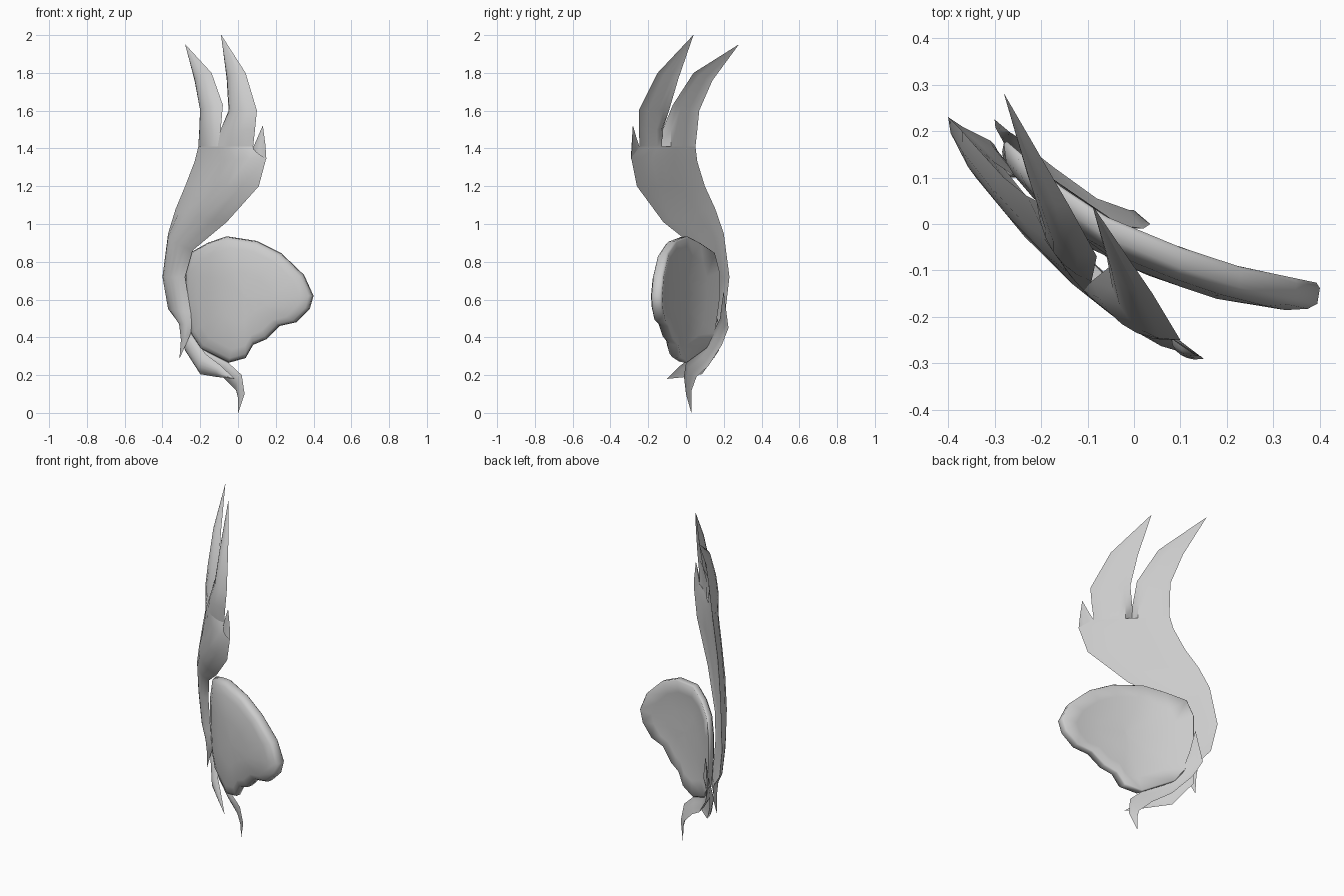
import bpy, bmesh, math
from mathutils import Vector

OUT = Vector((-0.68, -0.74, 0.0))   # outward side of the plume
N = 6                               # segments across a blade


def finish(name, bm, angle=40):
    bmesh.ops.remove_doubles(bm, verts=bm.verts, dist=0.0005)
    bmesh.ops.recalc_face_normals(bm, faces=bm.faces)
    me = bpy.data.meshes.new(name)
    bm.to_mesh(me)
    bm.free()
    ob = bpy.data.objects.new(name, me)
    bpy.context.collection.objects.link(ob)
    bpy.ops.object.select_all(action='DESELECT')
    ob.select_set(True)
    bpy.context.view_layer.objects.active = ob
    bpy.ops.object.shade_smooth_by_angle(angle=math.radians(angle))
    return ob


def bridge(bm, rings):
    for a, b in zip(rings, rings[1:]):
        for i in range(len(a)):
            j = (i + 1) % len(a)
            bm.faces.new((a[i], a[j], b[j], b[i]))


def blade(name, rows):
    """Rows of (left edge, right edge, bulge[, arc start, arc end])."""
    bm = bmesh.new()
    rings = []
    for left, right, bulge, *arc in rows:
        l, r = Vector(left), Vector(right)
        a, b = arc or (0, 1)
        front = []
        for i in range(N + 1):
            s = max(0, math.sin(math.pi * (a + (b - a) * i / N)))
            front.append(l.lerp(r, i / N) + OUT * bulge * s ** .7)
        back = [l.lerp(r, i / N) + OUT * bulge * 0.12 for i in range(N - 1, 0, -1)]
        rings.append([bm.verts.new(p) for p in front + back])
    bridge(bm, rings)
    bm.faces.new(rings[0])
    bm.faces.new(rings[-1])
    return finish(name, bm)


def tip(x, y, z):
    return ((x, y, z), (x + .002, y - .002, z), 0)


# Main plume
blade("plume_body", [
    tip(-.31, .15, .29),
    ((-.30, .17, .38), (-.25, .11, .42), .025),
    ((-.31, .18, .47), (-.245, .10, .47), .03),
    ((-.37, .21, .55), (-.25, .10, .53), .03),
    ((-.40, .23, .72), (-.28, .12, .72), .035),
    ((-.37, .20, .95), (-.24, .07, .86), .05),
    ((-.33, .155, 1.08), (-.06, -.12, 1.01), .06),
    ((-.28, .10, 1.2), (.11, -.26, 1.2), .068),
    ((-.23, .06, 1.33), (.15, -.29, 1.35), .068),
    ((-.21, .05, 1.41), (.08, -.245, 1.41), .063)])

# Prongs at the top of the plume, splitting its arch in two
blade("plume_prong_left", [
    ((-.21, .05, 1.41), (-.065, -.0975, 1.41), .063, 0, .5),
    ((-.205, .06, 1.5), (-.07, -.10, 1.5), .055, 0, .85),
    ((-.20, .07, 1.6), (-.08, -.07, 1.63), .05),
    ((-.23, .14, 1.76), (-.14, .04, 1.8), .035),
    tip(-.28, .28, 1.95)])
blade("plume_prong_right", [
    ((-.065, -.0975, 1.41), (.08, -.245, 1.41), .063, .5, 1),
    ((-.07, -.10, 1.5), (.09, -.25, 1.5), .055, .15, 1),
    ((-.05, -.09, 1.6), (.10, -.25, 1.6), .05),
    ((-.06, -.04, 1.77), (.04, -.15, 1.8), .035),
    tip(-.09, .04, 2.0)])
blade("plume_spur", [
    ((.08, -.245, 1.405), (.15, -.29, 1.345), .02),
    ((.10, -.26, 1.45), (.145, -.285, 1.42), .015),
    tip(.13, -.28, 1.52)])

# Two strands curling out at the bottom
blade("lower_strand_back", [
    tip(-.27, .20, .64),
    ((-.30, .225, .45), (-.24, .18, .50), .02),
    ((-.26, .19, .36), (-.23, .13, .40), .025),
    ((-.17, .12, .25), (-.16, .07, .32), .025),
    ((-.08, .055, .19), (-.05, .0, .265), .02),
    ((-.01, .03, .12), (.02, -.01, .20), .015),
    ((.0, .03, .08), (.035, .0, .10), .01),
    tip(.0, .03, .0)])
blade("lower_strand_front", [
    tip(-.27, .17, .5),
    ((-.28, .175, .33), (-.24, .13, .41), .025),
    ((-.20, .085, .205), (-.17, .05, .31), .03),
    ((-.11, .0, .19), (-.09, -.03, .25), .02),
    tip(-.02, -.10, .18)])

# Curved rounded plate with a pillowed front
OUTLINE = [(-.25, .85), (-.16, .90), (-.06, .935), (.10, .91), (.23, .845),
           (.35, .73), (.40, .62), (.38, .55), (.31, .48), (.22, .46),
           (.15, .39), (.08, .36), (.04, .29), (-.05, .265), (-.20, .34),
           (-.25, .42), (-.28, .60), (-.28, .75)]
CURVE = [(-.30, .20), (-.20, .115), (-.10, .035), (0, -.012), (.10, -.05),
         (.22, -.09), (.41, -.13)]


def plate_y(x):
    for (x0, y0), (x1, y1) in zip(CURVE, CURVE[1:]):
        if x <= x1:
            return y0 + (y1 - y0) * (x - x0) / (x1 - x0)
    return CURVE[-1][1]


bm = bmesh.new()
rings = []
# (ring scale, offset along y) from back centre, round the rim, to front centre
for s, dy in [(.01, -.01), (.4, -.01), (.75, -.007), (.98, 0), (1, -.01),
              (.985, -.045), (.93, -.06), (.8, -.073), (.4, -.085), (.01, -.087)]:
    ring = []
    for x, z in OUTLINE:
        px, pz = .03 + (x - .03) * s, .62 + (z - .62) * s
        ring.append(bm.verts.new((px, plate_y(px) + dy, pz)))
    rings.append(ring)
bridge(bm, rings)
bm.faces.new(rings[0])
bm.faces.new(rings[-1])
finish("curved_plate", bm, 65)
